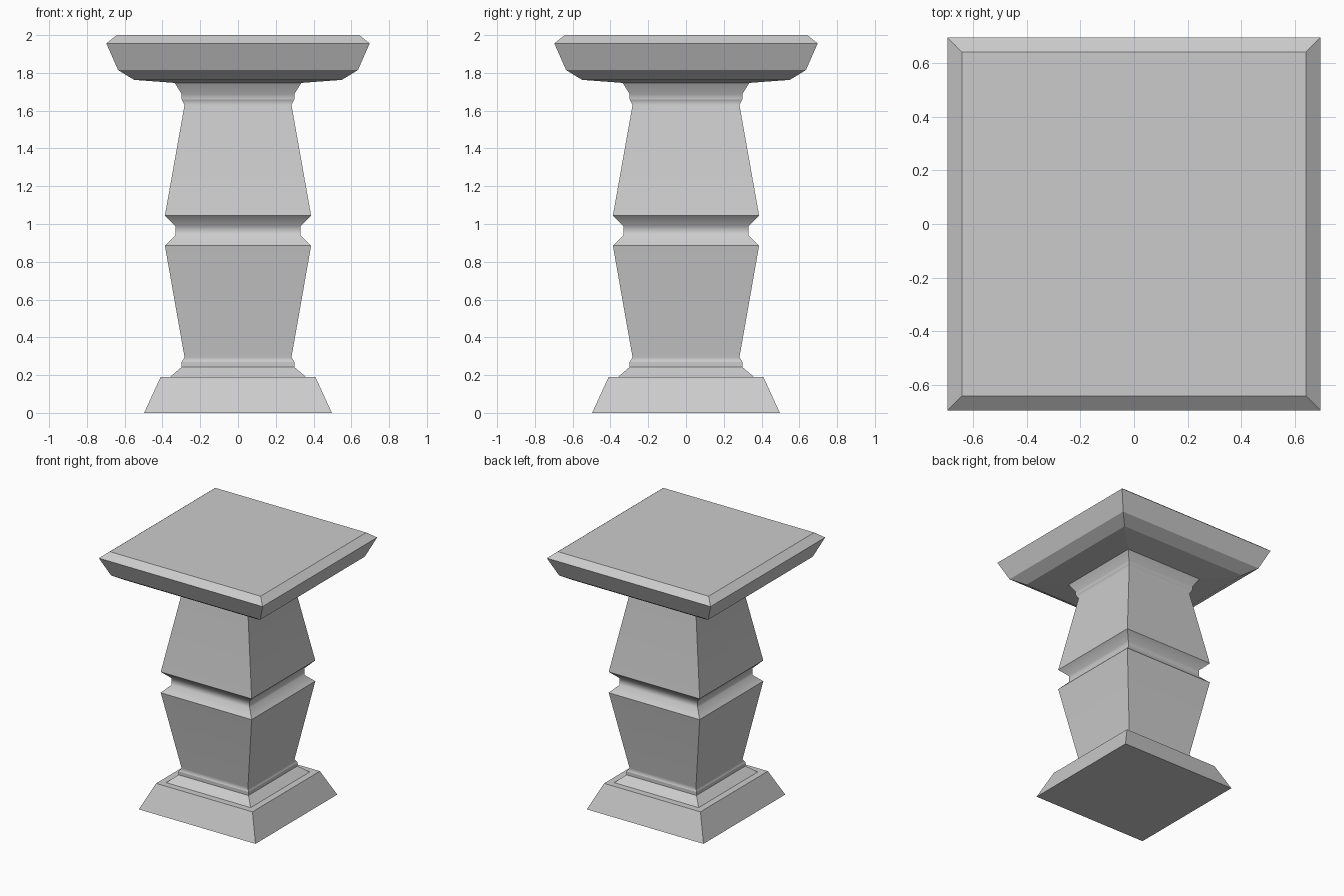
import bpy
import bmesh

if "Cube" in bpy.data.objects:
    bpy.data.objects.remove(bpy.data.objects["Cube"])


def square_loft(name, profile, soft=(), cap_bottom=False, cap_top=False):
    """Stack square rings of (half width, z); rings listed in soft shade smoothly."""
    bm = bmesh.new()
    rings = []
    for r, z in profile:
        rings.append([bm.verts.new((sx * r, sy * r, z))
                      for sx, sy in ((-1, -1), (1, -1), (1, 1), (-1, 1))])
    for lower, upper in zip(rings, rings[1:]):
        for i in range(4):
            j = (i + 1) % 4
            bm.faces.new((lower[i], lower[j], upper[j], upper[i]))
    if cap_bottom:
        bm.faces.new(rings[0][::-1])
    if cap_top:
        bm.faces.new(rings[-1])
    for f in bm.faces:
        f.smooth = True
    for e in bm.edges:
        e.smooth = False
    for k in soft:
        for i in range(4):
            bm.edges.get((rings[k][i], rings[k][(i + 1) % 4])).smooth = True
    mesh = bpy.data.meshes.new(name)
    bm.to_mesh(mesh)
    bm.free()
    obj = bpy.data.objects.new(name, mesh)
    bpy.context.collection.objects.link(obj)
    # keeps the large panels flat while the small bands blend
    weighted = obj.modifiers.new("weighted_normals", 'WEIGHTED_NORMAL')
    weighted.keep_sharp = True
    return obj


# Sloped plinth with a flat ledge
square_loft("plinth", [(0.497, 0), (0.41, 0.19), (0.36, 0.19)], cap_bottom=True)

# Shaft: foot moulding, flared lower half, waist groove, tapered upper half, neck
square_loft("shaft", [
    (0.36, 0.19), (0.298, 0.243), (0.298, 0.27), (0.283, 0.295),
    (0.387, 0.885), (0.332, 0.94), (0.332, 0.99), (0.387, 1.045),
    (0.283, 1.63), (0.298, 1.66), (0.298, 1.687), (0.335, 1.747),
], soft=(3, 5, 6, 8, 10))

# Wide top slab with stepped underside and chamfered rim
square_loft("top_slab", [
    (0.335, 1.747), (0.55, 1.763), (0.635, 1.815), (0.697, 1.956), (0.642, 2.0),
], cap_top=True)
